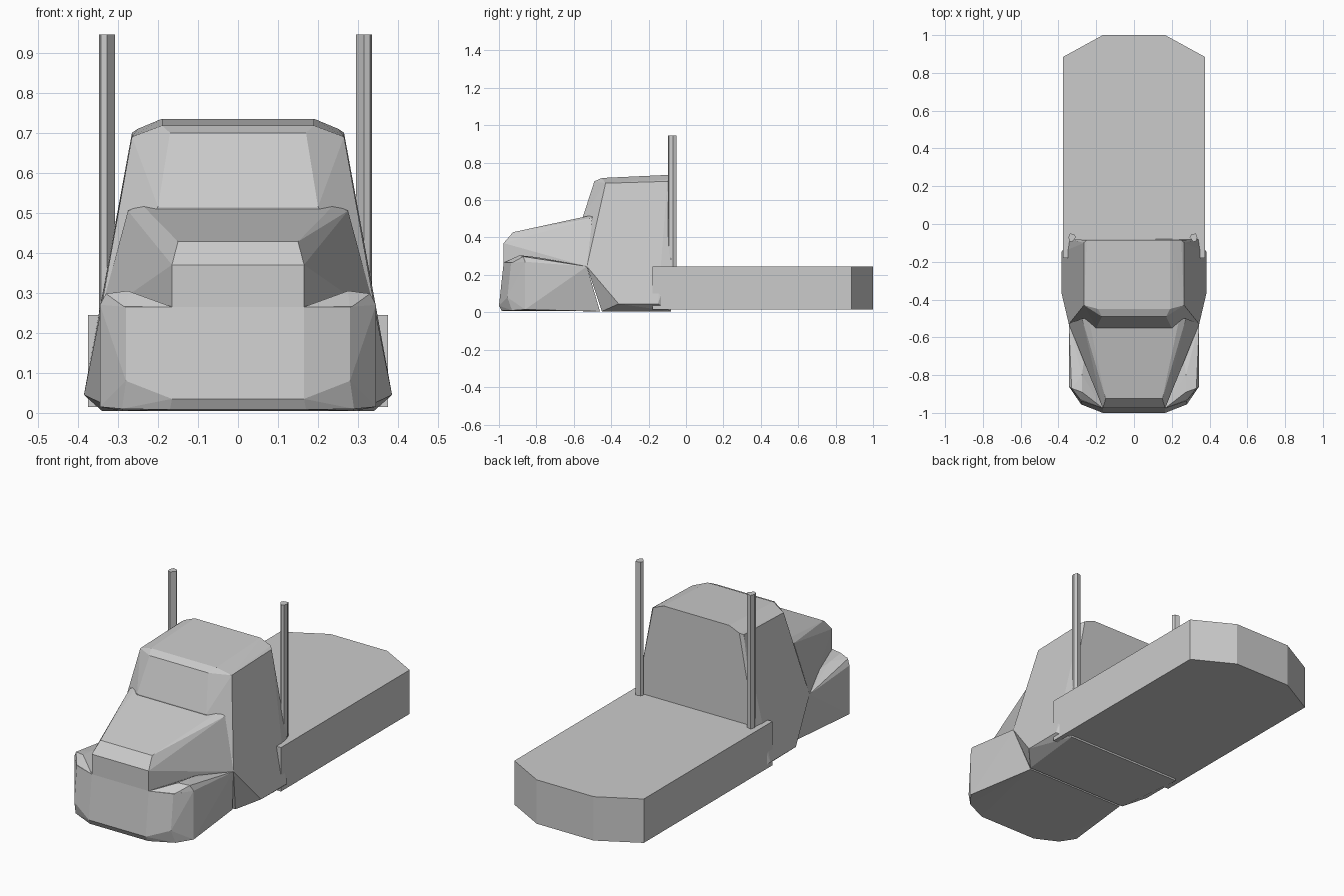
import bpy
import bmesh
from math import radians

cube = bpy.data.objects.get("Cube")
if cube:
    bpy.data.objects.remove(cube, do_unlink=True)

grey = bpy.data.materials.new("plain grey")
grey.use_nodes = True
colour = (0.6, 0.6, 0.6, 1)
grey.diffuse_color = colour
grey.node_tree.nodes["Principled BSDF"].inputs["Base Color"].default_value = colour


def finish(name, bm):
    bmesh.ops.recalc_face_normals(bm, faces=bm.faces)
    mesh = bpy.data.meshes.new(name)
    bm.to_mesh(mesh)
    bm.free()
    mesh.materials.append(grey)
    bpy.context.collection.objects.link(bpy.data.objects.new(name, mesh))


def hull(name, points, mirror=True):
    """Faceted convex body around points, mirrored across x = 0 if asked."""
    bm = bmesh.new()
    for x, y, z in points:
        bm.verts.new((x, y, z))
        if mirror:
            bm.verts.new((-x, y, z))
    result = bmesh.ops.convex_hull(bm, input=bm.verts)
    spare = [v for v in result["geom_interior"] if isinstance(v, bmesh.types.BMVert)]
    bmesh.ops.delete(bm, geom=spare, context="VERTS")
    bmesh.ops.dissolve_limit(bm, angle_limit=radians(1), verts=bm.verts, edges=bm.edges)
    finish(name, bm)


def prism(name, outline, bottom, top):
    """Upright solid with the given plan outline."""
    bm = bmesh.new()
    face = bm.faces.new([bm.verts.new((x, y, bottom)) for x, y in outline])
    extruded = bmesh.ops.extrude_face_region(bm, geom=[face])["geom"]
    bmesh.ops.translate(bm, vec=(0, 0, top - bottom),
                        verts=[v for v in extruded if isinstance(v, bmesh.types.BMVert)])
    if not face.is_valid or len(bm.faces) < len(outline) + 2:
        bm.faces.new([v for v in sorted(bm.verts, key=lambda v: v.index) if v.co.z == bottom])
    finish(name, bm)


# Flat load bed with a chamfered tail
right_side = [(0.375, -0.18), (0.375, 0.885), (0.165, 1.0)]
prism("load_bed", right_side + [(-x, y) for x, y in reversed(right_side)], 0.015, 0.245)

# Cab: roof, windscreen, flared lower sides and floor
hull("cab", [
    (0.19, -0.085, 0.735), (0.25, -0.085, 0.71), (0.265, -0.1, 0.7),
    (0.19, -0.45, 0.718), (0.265, -0.43, 0.69), (0.17, -0.49, 0.7),
    (0.2, -0.55, 0.515), (0.345, -0.53, 0.245),
    (0.34, -0.08, 0.245), (0.345, -0.15, 0.27),
    (0.385, -0.36, 0.045), (0.385, -0.15, 0.045),
    (0.3, -0.45, 0.005), (0.34, -0.08, 0.005)])

# Tapered hood
hull("hood", [
    (0.24, -0.5, 0.52), (0.275, -0.5, 0.505), (0.345, -0.53, 0.245),
    (0.15, -0.925, 0.428), (0.165, -0.975, 0.37), (0.165, -0.975, 0.265)])

# Bumper and lower nose
hull("lower_nose", [
    (0.165, -0.975, 0.265), (0.28, -0.935, 0.265), (0.345, -0.86, 0.27),
    (0.345, -0.53, 0.245), (0.165, -1.0, 0.035), (0.28, -0.955, 0.08),
    (0.345, -0.86, 0.015), (0.17, -0.985, 0.008), (0.29, -0.93, 0.01),
    (0.29, -0.46, 0.005)])

# Fenders and exhaust stacks on both sides
for side, label, stack_x in ((1, "left", 0.315), (-1, "right", -0.327)):
    hull(label + "_fender", [(side * x, y, z) for x, y, z in [
        (0.165, -0.975, 0.265), (0.275, -0.89, 0.305), (0.33, -0.87, 0.298),
        (0.345, -0.86, 0.27), (0.28, -0.935, 0.262), (0.345, -0.53, 0.245),
        (0.25, -0.6, 0.25), (0.275, -0.8, 0.295)]], mirror=False)
    prism(label + "_exhaust_stack", [(stack_x + side * x, y) for x, y in [
        (0.02, -0.07), (0.012, -0.05), (-0.012, -0.055),
        (-0.02, -0.07), (0.0, -0.095), (0.015, -0.09)]], 0.2, 0.945)
